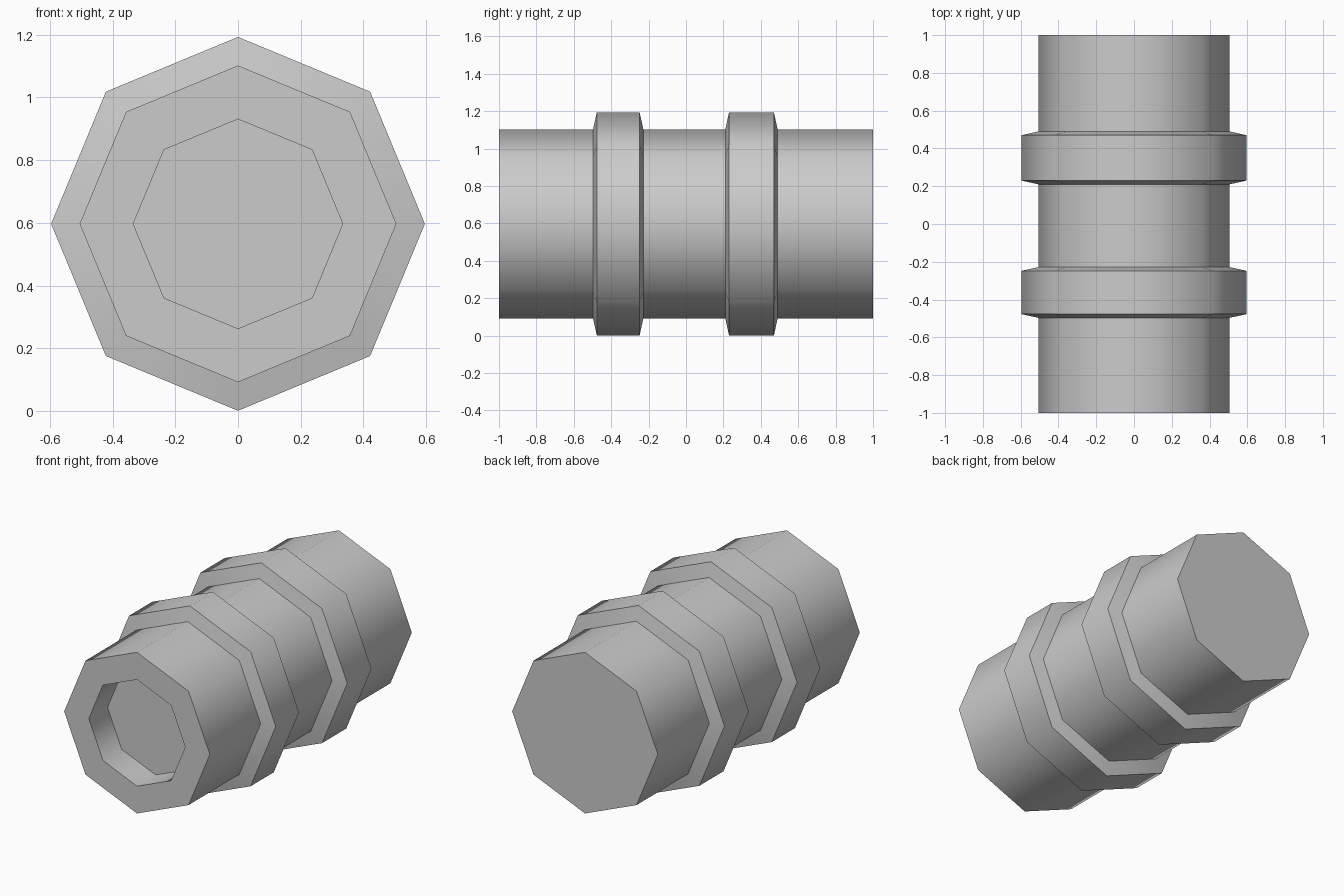
import bpy, bmesh
from math import cos, sin, pi, radians

if "Cube" in bpy.data.objects:
    bpy.data.objects.remove(bpy.data.objects["Cube"])

SIDES = 8
CENTER_Z = 0.597
BODY_R, BAND_R, BORE_R = 0.505, 0.596, 0.334
CHAMFER = 0.02


def lathe(name, profile):
    """Spin (y, radius) points around the y axis and cap both ends."""
    bm = bmesh.new()
    rings = [[bm.verts.new((r * cos(2 * pi * i / SIDES), y, CENTER_Z + r * sin(2 * pi * i / SIDES)))
              for i in range(SIDES)] for y, r in profile]
    for a, b in zip(rings, rings[1:]):
        for i in range(SIDES):
            j = (i + 1) % SIDES
            bm.faces.new((a[i], a[j], b[j], b[i]))
    bm.faces.new(rings[0])
    bm.faces.new(rings[-1])
    bmesh.ops.recalc_face_normals(bm, faces=bm.faces)
    mesh = bpy.data.meshes.new(name)
    bm.to_mesh(mesh)
    bm.free()
    obj = bpy.data.objects.new(name, mesh)
    bpy.context.collection.objects.link(obj)
    # Smooth around the eight sides, sharp at rims and chamfers
    bpy.ops.object.select_all(action='DESELECT')
    obj.select_set(True)
    bpy.context.view_layer.objects.active = obj
    bpy.ops.object.shade_smooth_by_angle(angle=radians(50))
    return obj


def band(y0, y1):
    """Profile of one raised, chamfered band growing out of the body."""
    return [(y0, BODY_R), (y0 + CHAMFER, BAND_R), (y1 - CHAMFER, BAND_R), (y1, BODY_R)]


# Barrel: shallow bore at the front, two raised bands, closed flat back
profile = [(-0.815, BORE_R), (-1, BORE_R), (-1, BODY_R)]
profile += band(-0.497, -0.228) + band(0.21, 0.49)
profile += [(1, BODY_R)]
lathe("banded_barrel", profile)
